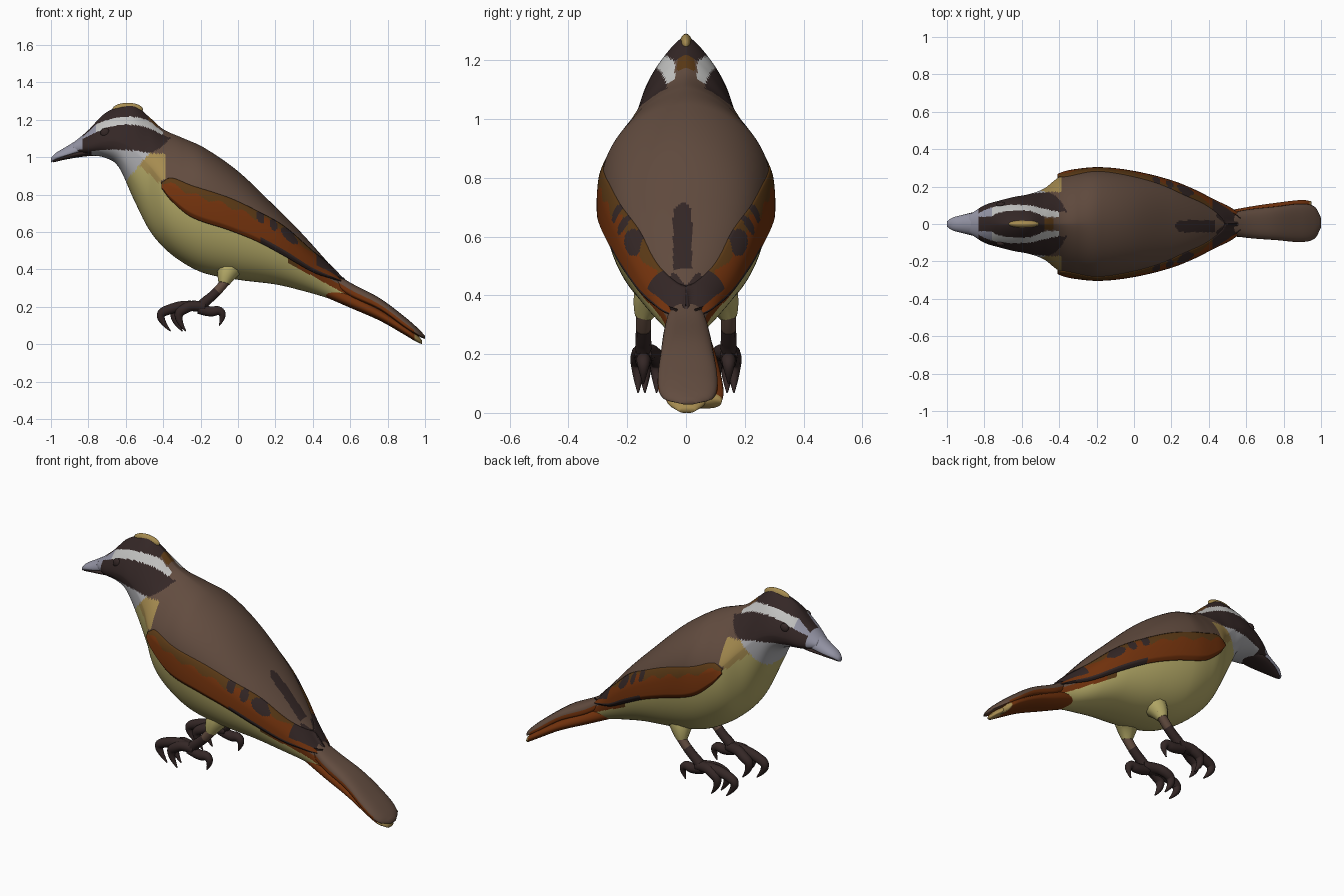
import bpy, bmesh, math
from mathutils import Vector

cube = bpy.data.objects.get("Cube")
if cube:
    bpy.data.objects.remove(cube)

COLOURS = {
    "mantle brown": (.122, .072, .05), "dark brown": (.034, .02, .019),
    "rust orange": (.175, .033, .004), "belly yellow": (.47, .41, .14),
    "gold": (.38, .26, .08), "stripe white": (.55, .55, .54),
    "throat grey": (.43, .43, .45), "beak grey": (.30, .30, .38),
    "olive brown": (.105, .042, .008)}
MATS = {}
for label, rgb in COLOURS.items():
    m = bpy.data.materials.new(label)
    m.use_nodes = True
    m.diffuse_color = (*rgb, 1)
    m.node_tree.nodes["Principled BSDF"].inputs["Base Color"].default_value = (*rgb, 1)
    MATS[label] = m


def sample(rows, x):
    """Smoothly interpolate the columns of rows at x."""
    x = min(max(x, rows[0][0]), rows[-1][0])
    i = max(k for k in range(len(rows) - 1) if rows[k][0] <= x)
    a, b = rows[i], rows[i + 1]
    prev, nxt = rows[max(i - 1, 0)], rows[min(i + 2, len(rows) - 1)]
    h = b[0] - a[0]
    t = (x - a[0]) / h
    out = []
    for k in range(1, len(a)):
        ma = (b[k] - prev[k]) / (b[0] - prev[0]) * h
        mb = (nxt[k] - a[k]) / (nxt[0] - a[0]) * h
        out.append(a[k] * (1 + 2 * t) * (1 - t) ** 2 + ma * t * (1 - t) ** 2
                   + b[k] * t * t * (3 - 2 * t) + mb * t * t * (t - 1))
    return out


def finish(name, bm, paint):
    """Turn a bmesh into a painted, smooth object; paint is a colour or a rule."""
    bmesh.ops.recalc_face_normals(bm, faces=bm.faces)
    mesh = bpy.data.meshes.new(name)
    slots = []
    for f in bm.faces:
        label = paint(f.calc_center_median()) if callable(paint) else paint
        if label not in slots:
            slots.append(label)
            mesh.materials.append(MATS[label])
        f.material_index = slots.index(label)
        f.smooth = True
    bm.to_mesh(mesh)
    bm.free()
    ob = bpy.data.objects.new(name, mesh)
    bpy.context.collection.objects.link(ob)
    return ob


LOWER = 2.3  # roundness of the underside of every section


def loft(name, rows, paint, rings=40, segs=32, shift=0):
    """Skin sections of (x, top, bottom, half width, widest z, upper roundness)."""
    bm = bmesh.new()
    loops = []
    for i in range(rings + 1):
        x = rows[0][0] + (rows[-1][0] - rows[0][0]) * i / rings
        top, low, w, mid, n = sample(rows, x)
        loop = []
        for j in range(segs):
            c, s = math.cos(math.tau * j / segs), math.sin(math.tau * j / segs)
            p = n if s > 0 else LOWER
            y = w * math.copysign(abs(c) ** (2 / p), c)
            z = mid + ((top - mid) if s > 0 else (low - mid)) * abs(s) ** (2 / p)
            loop.append(bm.verts.new((x, y + shift * (x - rows[0][0]), z)))
        loops.append(loop)
    for a, b in zip(loops, loops[1:]):
        for j in range(segs):
            k = (j + 1) % segs
            bm.faces.new((a[j], a[k], b[k], b[j]))
    bm.faces.new(loops[0])
    bm.faces.new(loops[-1])
    return finish(name, bm, paint)


def ball(name, centre, radii, paint):
    bm = bmesh.new()
    bmesh.ops.create_uvsphere(bm, u_segments=24, v_segments=14, radius=1)
    for v in bm.verts:
        v.co = Vector([c + r * q for c, r, q in zip(centre, radii, v.co)])
    return finish(name, bm, paint)


# Body and head in one skin
BODY = [
    (-.88, 1.078, 1.02, .05, 1.05, 2), (-.80, 1.145, 1.01, .1, 1.06, 1.8),
    (-.72, 1.228, 1.0, .125, 1.08, 1.5), (-.64, 1.27, .95, .145, 1.08, 1.35),
    (-.56, 1.282, .78, .16, 1.04, 1.3), (-.48, 1.22, .62, .19, .96, 1.35),
    (-.40, 1.15, .52, .25, .87, 1.4), (-.30, 1.105, .44, .277, .82, 1.6),
    (-.18, 1.05, .38, .287, .78, 1.87), (0, .925, .345, .265, .69, 2),
    (.2, .735, .32, .215, .58, 2.1), (.33, .605, .29, .162, .485, 2.1),
    (.47, .45, .25, .09, .37, 2), (.57, .335, .215, .06, .28, 2),
    (.7, .25, .17, .055, .21, 2)]
STRIPE = [(-.84, 1.115), (-.7, 1.178), (-.6, 1.196), (-.5, 1.183), (-.38, 1.13)]
MASK_EDGE = [(-.88, 1.02), (-.7, 1.04), (-.55, 1.035), (-.45, 1.03), (-.34, 1.12)]
WING_MID = [(-.42, .86), (-.1, .72), (.1, .63), (.3, .54), (.5, .38), (.7, .24)]


def paint_body(p):
    x, z, y = p.x, p.z, abs(p.y)
    if x < -.78 and z < 1.04:
        return "dark brown"
    if x < -.83:
        return "beak grey"
    if x < -.34 and z > sample(MASK_EDGE, x)[0]:
        stripe = sample(STRIPE, x)[0]
        if x < -.4 and abs(z - stripe) < .021 and y > .038:
            return "stripe white" if x > -.76 else "beak grey"
        if x < -.48 or (z < stripe and y > .065):
            return "dark brown"
        return "olive brown" if x < -.43 and y < .03 else "mantle brown"
    if x < -.45 and z > .87 + (x + .6) * 1.2:
        return "throat grey"
    if -.54 < x < -.385 and .86 + abs(x + .42) * .9 < z < 1.02:
        return "gold"
    if x < -.41 and z < 1:
        return "belly yellow"
    if z > sample(WING_MID, x)[0]:
        streak = .22 + 30 * (p.y + .012) ** 2 < x < .43 and abs(p.y + .012) < .032
        if streak or x > .46 + .02 * math.cos(p.y * 70):
            return "dark brown"
        return "mantle brown"
    flank = .43 - (x - .28) * .55
    if x > .27 and z > flank:
        if z > flank + .035:
            return "mantle brown"
        return "olive brown" if x < .32 else "rust orange"
    return "belly yellow"


def side_y(x, z):
    top, low, w, mid, n = sample(BODY, x)
    t, p = ((z - mid) / (top - mid), n) if z > mid else ((mid - z) / (mid - low), LOWER)
    return w * max(0, 1 - min(t, 1) ** p) ** (1 / p)


loft("body", BODY, paint_body, 260, 160)
ball("crest", (-.59, 0, 1.255), (.082, .021, .036), "gold")

# Beak
loft("upper_beak", [
    (-1, .998, .972, .014, .985, 2), (-.975, 1.022, .985, .032, 1.0, 2),
    (-.92, 1.055, 1.002, .048, 1.015, 2), (-.85, 1.098, 1.02, .062, 1.04, 2),
    (-.79, 1.13, 1.03, .066, 1.06, 2)], "beak grey", 24)
loft("lower_beak", [
    (-.99, .985, .972, .014, .98, 2), (-.92, 1.015, .988, .046, 1.005, 2),
    (-.82, 1.04, 1.004, .068, 1.025, 2), (-.74, 1.05, 1.008, .05, 1.03, 2)],
    "dark brown", 20)

# Wings: raised panels that follow the flanks
WING = [(-.41, .835, .865), (-.36, .77, .89), (-.25, .68, .85), (-.05, .61, .785),
        (.1, .55, .715), (.25, .47, .63), (.4, .385, .50), (.5, .35, .42),
        (.57, .33, .345)]


def paint_wing(p):
    low, high = sample(WING, p.x)
    v = (p.z - low) / (high - low)
    if (p.x > .42 and v > .45) or (p.x > .12 and v < .2):
        return "dark brown"
    for x, h, length in ((.12, .85, .022), (.19, .82, .02), (.275, .8, .045)):
        if ((p.x - x) / length) ** 2 + ((v - h) / .2) ** 2 < 1:
            return "dark brown"
    edge = .74 if p.x < .1 else .86
    return "olive brown" if v > edge + .06 * math.sin(p.x * 50) else "rust orange"


def wing(name, side):
    bm = bmesh.new()
    nu, nv = 150, 30
    grid = []
    for i in range(nu + 1):
        x = WING[0][0] + (WING[-1][0] - WING[0][0]) * i / nu
        low, high = sample(WING, x)
        row = []
        for j in range(nv + 1):
            v = j / nv
            z = low + (high - low) * v
            lift = .002 + .022 * (1 - v) ** .6 * min(1, v * 5 + .35)
            row.append(bm.verts.new((x, side * (side_y(x, z) + lift), z)))
        grid.append(row)
    for a, b in zip(grid, grid[1:]):
        for j in range(nv):
            bm.faces.new((a[j], a[j + 1], b[j + 1], b[j]))
    ob = finish(name, bm, paint_wing)
    solid = ob.modifiers.new("thickness", "SOLIDIFY")
    solid.thickness = .025
    solid.offset = 1 if ob.data.polygons[0].normal.y * side < 0 else -1


# Tail: brown top feathers over rust under feathers
TAIL = [
    (.5, .395, .32, .055, .34, 2.6), (.6, .33, .25, .075, .275, 2.8),
    (.76, .245, .18, .09, .195, 2.8), (.9, .14, .08, .102, .095, 2.6),
    (.97, .078, .04, .082, .048, 2.4), (1.0, .045, .028, .025, .034, 2)]
loft("tail_top", TAIL,
     lambda p: "mantle brown" if p.z > sample(TAIL, p.x)[0] - .034 else "rust orange",
     50, shift=.015)
UNDER = [
    (.45, .36, .26, .06, .3, 2), (.6, .28, .195, .07, .23, 2),
    (.76, .19, .125, .073, .155, 2), (.9, .1, .045, .07, .07, 2),
    (.95, .06, .015, .056, .035, 2), (.985, .02, 0, .02, .01, 2)]
for name, rows, shift, tip in (("tail_under_right", UNDER, -.01, .94),
                               ("tail_under_middle", UNDER, .02, .925),
                               ("tail_under_left", UNDER[:-1], .13, .935)):
    loft(name, rows, lambda p: "gold" if p.x > tip else "rust orange", 40, 24, shift)


def limb(name, points, paint):
    """Tapered tube through (x, y, z, radius) points."""
    curve = bpy.data.curves.new(name, "CURVE")
    curve.dimensions = "3D"
    curve.bevel_depth = 1
    curve.bevel_resolution = 3
    curve.use_fill_caps = True
    spline = curve.splines.new("NURBS")
    spline.points.add(len(points) - 1)
    spline.use_endpoint_u = True
    spline.order_u = 3
    for q, (x, y, z, r) in zip(spline.points, points):
        q.co = (x, y, z, 1)
        q.radius = r
    curve.materials.append(MATS[paint])
    bpy.context.collection.objects.link(bpy.data.objects.new(name, curve))


# Paired parts: wings, eyes, thighs, legs and clawed toes
for tag, side in (("left", 1), ("right", -1)):
    wing(tag + "_wing", side)
    eye = (-.71, side * (side_y(-.71, 1.13) - .008), 1.13)
    ball(tag + "_eye", eye, (.026, .016, .026), "dark brown")
    y = side * .145
    limb(tag + "_thigh", [(-.02, side * .08, .52, .09), (-.04, side * .105, .42, .075),
                          (-.065, side * .135, .365, .05), (-.075, y, .325, .03)],
         "belly yellow")
    limb(tag + "_shin", [(-.05, y, .36, .026), (-.085, y, .31, .026),
                         (-.12, y, .275, .025)], "mantle brown")
    limb(tag + "_leg", [(-.11, y, .285, .026), (-.14, y, .255, .026),
                        (-.18, y, .225, .028), (-.21, y, .19, .03)], "dark brown")
    for toe, spread, reach in (("inner", -.045, .13), ("middle", -.005, .2),
                               ("outer", .018, .11)):
        e = y + side * spread
        limb(f"{tag}_{toe}_toe", [
            (-.18, y, .2, .03), (-.2 - reach * .4, (y + e) / 2, .21, .029),
            (-.2 - reach * .8, e, .19, .028), (-.2 - reach * 1.1, e, .165, .025),
            (-.2 - reach, e, .11, .015), (-.18 - reach * .9, e, .07, .003)], "dark brown")
    limb(tag + "_hind_toe", [
        (-.21, y, .19, .028), (-.15, y, .17, .029), (-.1, y, .185, .025),
        (-.075, y, .15, .018), (-.1, y, .1, .003)], "dark brown")
